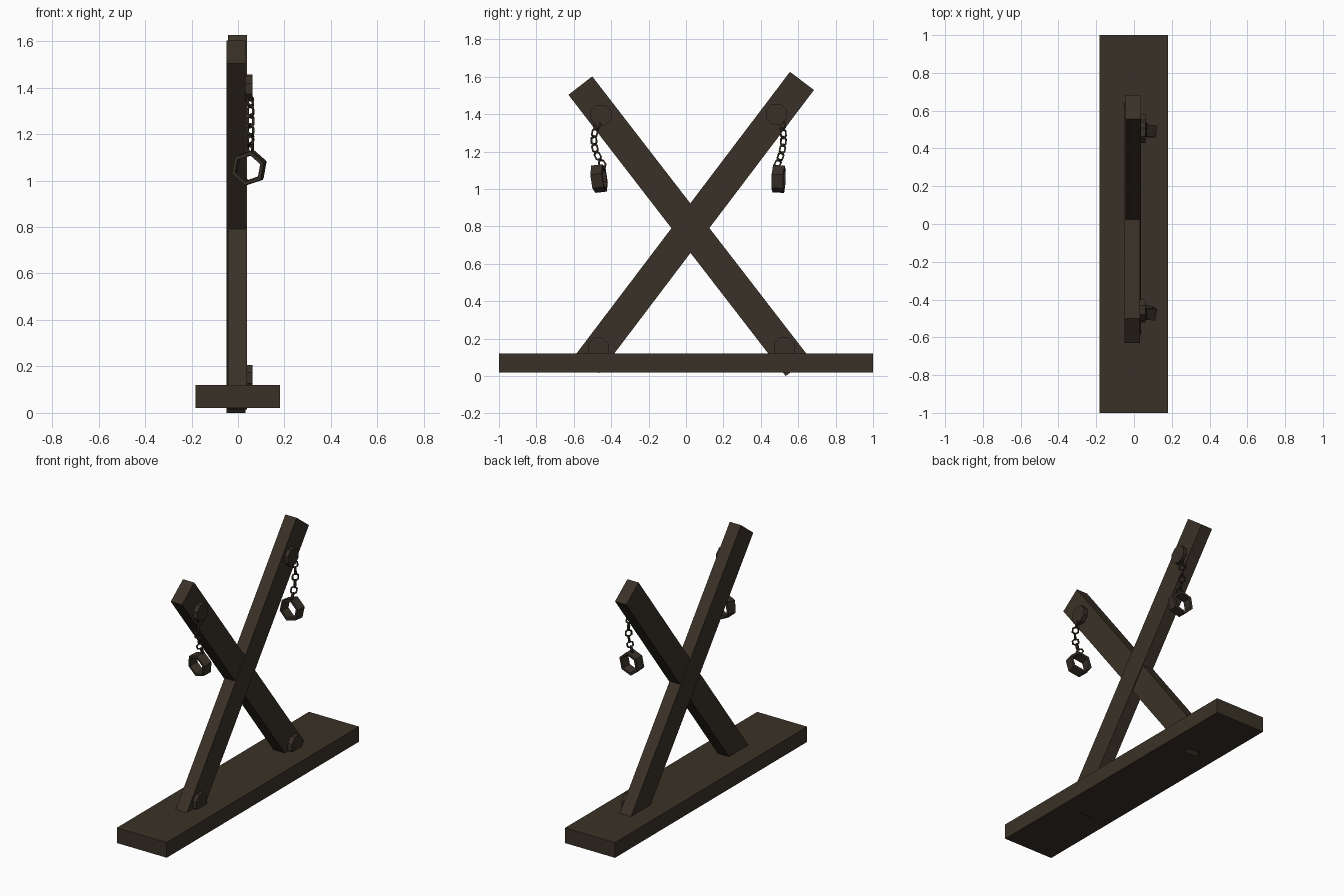
import bpy, bmesh, math
from mathutils import Vector, Matrix

if "Cube" in bpy.data.objects:
    bpy.data.objects.remove(bpy.data.objects["Cube"])

dark_wood = bpy.data.materials.new("dark_wood")
dark_wood.diffuse_color = (0.042, 0.031, 0.020, 1)
dark_wood.use_nodes = True
dark_wood.node_tree.nodes["Principled BSDF"].inputs["Base Color"].default_value = dark_wood.diffuse_color
dark_iron = bpy.data.materials.new("dark_iron")
dark_iron.diffuse_color = (0.038, 0.029, 0.020, 1)
dark_iron.use_nodes = True
dark_iron.node_tree.nodes["Principled BSDF"].inputs["Base Color"].default_value = dark_iron.diffuse_color


def finish(bm, name, mat):
    bmesh.ops.recalc_face_normals(bm, faces=bm.faces)
    me = bpy.data.meshes.new(name)
    bm.to_mesh(me)
    bm.free()
    me.materials.append(mat)
    ob = bpy.data.objects.new(name, me)
    bpy.context.collection.objects.link(ob)
    return ob


def box(name, centre, size, tilt=0.0):
    """Box rotated about x by tilt."""
    bm = bmesh.new()
    m = Matrix.Translation(centre) @ Matrix.Rotation(tilt, 4, 'X') @ Matrix.Diagonal((*size, 1))
    bmesh.ops.create_cube(bm, size=1, matrix=m)
    return finish(bm, name, dark_wood)


def ring(name, n, profile, matrix, phase=0.0):
    """Sweep a closed (radius, height) profile round local z in n flat steps."""
    bm = bmesh.new()
    rows = []
    for i in range(n):
        a = 2 * math.pi * i / n + phase
        rows.append([bm.verts.new(matrix @ Vector((r * math.cos(a), r * math.sin(a), h)))
                     for r, h in profile])
    k = len(profile)
    for i in range(n):
        p, q = rows[i], rows[(i + 1) % n]
        for j in range(k):
            bm.faces.new((p[j], q[j], q[(j + 1) % k], p[(j + 1) % k]))
    return finish(bm, name, dark_iron)


def along(axis, up=(0, 0, 1)):
    """Rotation with local z on axis and local y as near to up as possible."""
    z = Vector(axis).normalized()
    x = Vector(up).cross(z).normalized()
    y = z.cross(x)
    return Matrix((x, y, z)).transposed().to_4x4()


# base plank
box("base", (-0.001, 0, 0.07), (0.364, 2.0, 0.1))


# crossed beams, from the middle of the top end down their length
def beam(name, x, top, direction, length, thick=0.082, width=0.161):
    d = Vector(direction).normalized()
    mid = Vector(top) + d * length / 2
    box(name, (x, mid.x, mid.y), (thick, width, length), math.atan2(d.x, -d.y))


beam("beam_left_top", -0.009, (-0.565, 1.553), (0.611, -0.791), 1.9)
beam("beam_right_top", -0.003, (0.620, 1.578), (-0.604, -0.797), 1.9)

# round mounting plates on the beam faces
for i, (y, z) in enumerate([(-0.455, 1.395), (0.485, 1.40), (-0.467, 0.15), (0.527, 0.15)]):
    bm = bmesh.new()
    m = Matrix.Translation((0.045, y, z)) @ Matrix.Rotation(math.pi / 2, 4, 'Y')
    bmesh.ops.create_cone(bm, cap_ends=True, segments=8, radius1=0.06, radius2=0.06,
                          depth=0.034, matrix=m @ Matrix.Rotation(math.pi / 8, 4, 'Z'))
    finish(bm, f"mounting_plate_{i}", dark_iron)


# chains: alternating links along a bent path
def chain(name, pts, count=6):
    pts = [Vector(p) for p in pts]
    tube = [(0.024 + 0.007 * c, 0.007 * s) for c, s in ((1, 0), (0, 1), (-1, 0), (0, -1))]
    for i in range(count):
        t = i / (count - 1)
        a, b, c = pts
        pos = a * (1 - t) ** 2 + b * 2 * t * (1 - t) + c * t * t
        tan = (b - a) * (1 - t) + (c - b) * t
        side = (0.75, 0.66, 0) if i % 2 else (0.75, -0.66, 0)
        nrm = Vector(side) - tan * (Vector(side).dot(tan) / tan.length_squared)
        m = Matrix.Translation(pos) @ along(nrm, tan) @ Matrix.Diagonal((0.85, 1.0, 1, 1))
        ring(f"{name}_link_{i}", 6, tube, m, math.pi / 2)


chain("left_chain", [(0.052, -0.475, 1.34), (0.056, -0.52, 1.24), (0.052, -0.448, 1.135)])
chain("right_chain", [(0.052, 0.515, 1.34), (0.056, 0.535, 1.23), (0.052, 0.49, 1.135)])

# six-sided cuffs
band = [(0.075, -0.031), (0.075, 0.031), (0.058, 0.031), (0.058, -0.031)]
ring("left_cuff", 6, band, Matrix.Translation((0.048, -0.465, 1.056)) @ along((0.2, 1, 0.12)),
     math.pi / 2 + 0.2)
ring("right_cuff", 6, band, Matrix.Translation((0.048, 0.495, 1.054)) @ along((0.1, 1, -0.04)),
     math.pi / 2 + 0.2)
